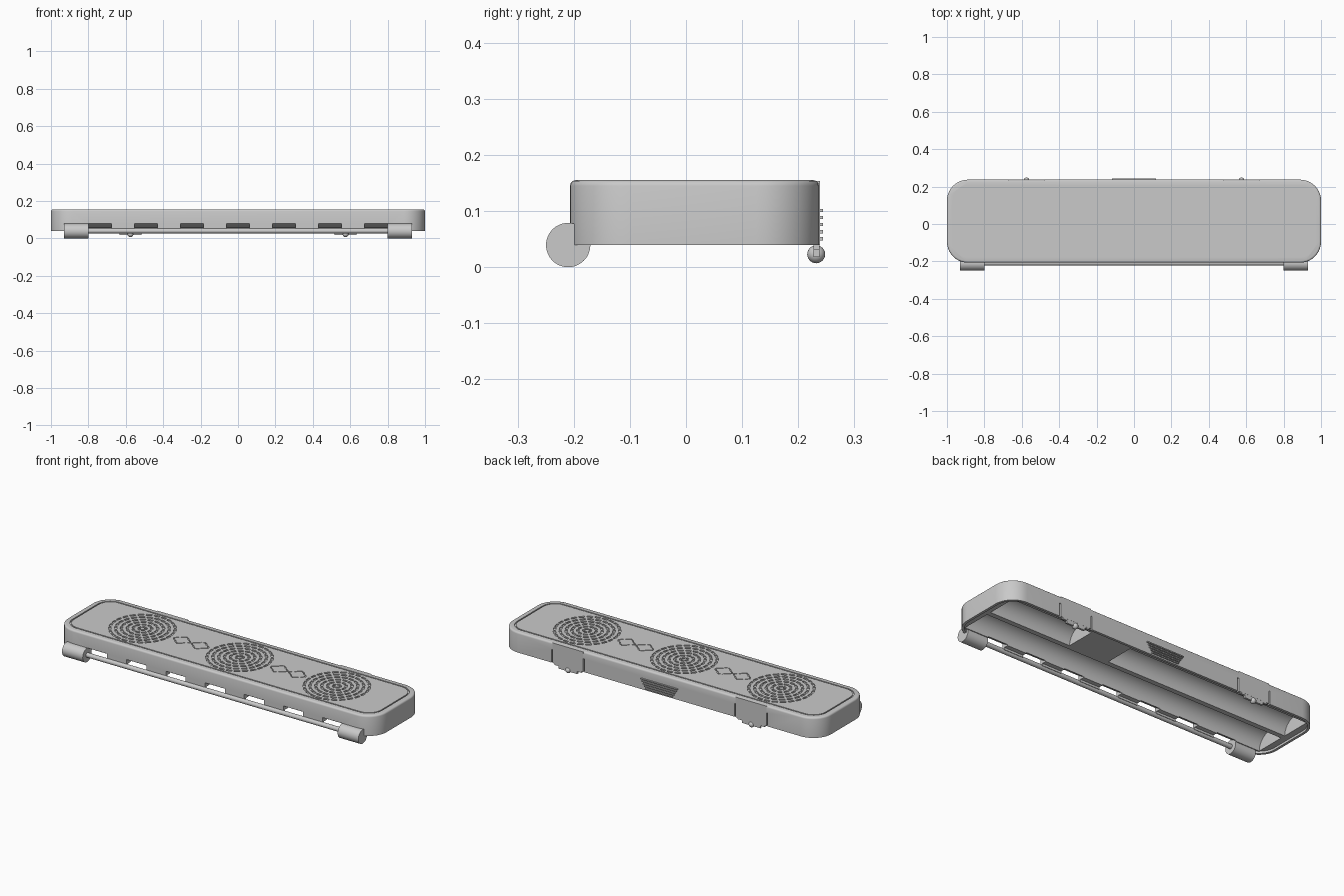
import bpy, bmesh, math
from mathutils import Matrix, Vector

if "Cube" in bpy.data.objects:
    bpy.data.objects.remove(bpy.data.objects["Cube"], do_unlink=True)

grey = bpy.data.materials.new("plain grey")
grey.use_nodes = True
GREY = (0.59, 0.59, 0.59, 1)
grey.diffuse_color = GREY
grey.node_tree.nodes["Principled BSDF"].inputs["Base Color"].default_value = GREY

MID_Y = 0.015   # middle of the casing, front to back
TOP = 0.155
BOTTOM = 0.04


def finish(name, bm):
    bmesh.ops.recalc_face_normals(bm, faces=bm.faces)
    mesh = bpy.data.meshes.new(name)
    bm.to_mesh(mesh)
    bm.free()
    mesh.materials.append(grey)
    obj = bpy.data.objects.new(name, mesh)
    bpy.context.collection.objects.link(obj)
    return obj


def smooth(obj):
    bpy.ops.object.select_all(action="DESELECT")
    obj.select_set(True)
    bpy.context.view_layer.objects.active = obj
    bpy.ops.object.shade_smooth_by_angle(angle=math.radians(35))


def add_prism(bm, outline, lo, hi, along="z"):
    """Extrude a closed outline between two levels of the chosen axis."""
    place = {"z": lambda u, v, w: (u, v, w),
             "y": lambda u, v, w: (u, w, v),
             "x": lambda u, v, w: (w, u, v)}[along]
    a = [bm.verts.new(place(u, v, lo)) for u, v in outline]
    b = [bm.verts.new(place(u, v, hi)) for u, v in outline]
    n = len(outline)
    for i in range(n):
        j = (i + 1) % n
        bm.faces.new((a[i], a[j], b[j], b[i]))
    bm.faces.new(a[::-1])
    return bm.faces.new(b)


def add_band(bm, outer, inner, lo, hi):
    """Closed ring between two matching outlines."""
    rows = [[bm.verts.new((x, y, z)) for x, y in pts]
            for pts, z in ((outer, lo), (outer, hi), (inner, hi), (inner, lo))]
    n = len(outer)
    for r in range(4):
        p, q = rows[r], rows[(r + 1) % 4]
        for i in range(n):
            j = (i + 1) % n
            bm.faces.new((p[i], p[j], q[j], q[i]))


def rounded(inset, steps=10):
    """Casing outline, moved inward by inset."""
    hx, hy, r = 1 - inset, 0.222 - inset, 0.112 - inset
    pts = []
    for k, (sx, sy) in enumerate(((1, 1), (-1, 1), (-1, -1), (1, -1))):
        for i in range(steps + 1):
            a = math.pi / 2 * (k + i / steps)
            pts.append((sx * (hx - r) + r * math.cos(a),
                        MID_Y + sy * (hy - r) + r * math.sin(a)))
    return pts


def circle(cu, cv, r, n=48):
    return [(cu + r * math.cos(math.tau * i / n), cv + r * math.sin(math.tau * i / n))
            for i in range(n)]


def box(u0, u1, v0, v1):
    return [(u0, v0), (u1, v0), (u1, v1), (u0, v1)]


def volume(mesh):
    bm = bmesh.new()
    bm.from_mesh(mesh)
    v = bm.calc_volume(signed=True)
    bm.free()
    return v


def cut(target, bm):
    """Subtract a temporary shape, keeping the first solver result that is sound."""
    tool = finish("cutter", bm)
    tool.hide_render = True
    before = volume(target.data)
    mod = target.modifiers.new("cut", "BOOLEAN")
    mod.operation, mod.object = "DIFFERENCE", tool
    for solver in ("MANIFOLD", "EXACT", "FLOAT"):
        mod.solver = solver
        bpy.context.view_layer.update()
        graph = bpy.context.evaluated_depsgraph_get()
        result = bpy.data.meshes.new_from_object(target.evaluated_get(graph))
        if 0.3 * before < volume(result) < before * 0.99999:
            target.data = result
            break
    target.modifiers.remove(mod)
    bpy.data.objects.remove(tool, do_unlink=True)


# Casing with a rounded top rim
bm = bmesh.new()
lid = add_prism(bm, rounded(0), BOTTOM, TOP)
bmesh.ops.recalc_face_normals(bm, faces=bm.faces)
bmesh.ops.bevel(bm, geom=list(lid.edges), offset=0.01, segments=3, profile=0.5, affect="EDGES")
casing = finish("casing", bm)

# Shallow recess underneath, inside the rim
bm = bmesh.new()
add_prism(bm, rounded(0.014), 0, 0.052)
cut(casing, bm)

# Battery troughs: one full-length at the front, two at the back
for y, x0, x1 in ((-0.084, -0.95, 0.95), (0.112, -0.95, 0.19), (0.112, 0.44, 0.95)):
    bm = bmesh.new()
    add_prism(bm, circle(y, 0.05, 0.084), x0, x1, "x")
    cut(casing, bm)

# Notches along the front wall, with ceilings sloping down inward
bm = bmesh.new()
for i in range(-3, 4):
    c = i * 0.246
    add_prism(bm, [(-0.25, 0), (-0.14, 0), (-0.14, 0.056), (-0.17, 0.057), (-0.208, 0.079),
                   (-0.25, 0.079)], c - 0.062, c + 0.062, "x")
cut(casing, bm)

# Thin slits beside the clips
bm = bmesh.new()
for side in (-1, 1):
    for edge in (-1, 1):
        c = side * 0.575 + edge * 0.1
        add_prism(bm, box(c - 0.004, c + 0.004, 0, 0.115), 0.224, 0.3, "y")
cut(casing, bm)

# Engraved border groove
FLOOR, ABOVE = TOP - 0.006, TOP + 0.02
bm = bmesh.new()
add_band(bm, rounded(0.03), rounded(0.037), FLOOR, ABOVE)
cut(casing, bm)

# Three round grilles with staggered rings of slots
for gx in (-0.61, 0, 0.61):
    bm = bmesh.new()
    for ring in range(6):
        r0 = 0.012 + ring * 0.03
        r1 = r0 + 0.013
        slots = 5 + ring * 4
        for s in range(slots):
            a0 = math.tau * (s + 0.5 * (ring % 2)) / slots
            a1 = a0 + math.tau / slots * 0.72
            arc = [a0 + (a1 - a0) * t / 3 for t in range(4)]
            pts = [(gx + r0 * math.cos(a), MID_Y + r0 * math.sin(a)) for a in arc]
            pts += [(gx + r1 * math.cos(a), MID_Y + r1 * math.sin(a)) for a in reversed(arc)]
            add_prism(bm, pts, FLOOR, ABOVE)
    cut(casing, bm)


def lozenge(cx, size):
    pts = []
    for i in range(16):
        a = math.tau * i / 16
        r = size * (0.85 + 0.15 * math.cos(4 * a))
        pts.append((cx + r * math.cos(a), MID_Y + 0.85 * r * math.sin(a)))
    return pts


# Paired lozenge ornaments between the grilles
bm = bmesh.new()
for side in (-1, 1):
    for off in (-0.057, 0.057):
        c = side * 0.305 + off
        add_band(bm, lozenge(c, 0.055), lozenge(c, 0.048), FLOOR, ABOVE)
cut(casing, bm)
smooth(casing)

# Hinge rod and its two end barrels
bm = bmesh.new()
add_prism(bm, circle(-0.209, 0.04, 0.013, 24), -0.81, 0.81, "x")
smooth(finish("hinge_rod", bm))
for side, label in ((1, "left"), (-1, "right")):
    bm = bmesh.new()
    add_prism(bm, circle(-0.21, 0.0395, 0.0395), *sorted((side * 0.8, side * 0.93)), "x")
    smooth(finish(label + "_hinge_barrel", bm))

    # Snap clip: flat panel up to the top edge, stepped tab and rounded catch
    c = side * 0.575
    bm = bmesh.new()
    add_prism(bm, box(c - 0.096, c + 0.096, BOTTOM, TOP - 0.001), 0.226, 0.2385, "y")
    finish(label + "_clip_panel", bm)
    bm = bmesh.new()
    half = [(0.085, 0.05), (0.085, 0.032), (0.058, 0.032), (0.058, 0.018)]
    tab = [(c + u, v) for u, v in half] + [(c - u, v) for u, v in reversed(half)]
    add_prism(bm, tab, 0.227, 0.238, "y")
    finish(label + "_clip_tab", bm)
    bm = bmesh.new()
    bmesh.ops.create_uvsphere(bm, u_segments=20, v_segments=12, radius=0.016,
                              matrix=Matrix.Translation(Vector((c, 0.232, 0.023))))
    smooth(finish(label + "_clip_catch", bm))

# Finger grip: ribs on the back wall, narrowing downward
bm = bmesh.new()
for i in range(5):
    z = 0.048 + i * 0.0125
    w = 0.085 + i * 0.008
    add_prism(bm, box(-w, w, z, z + 0.006), 0.233, 0.244, "y")
finish("grip_ribs", bm)
